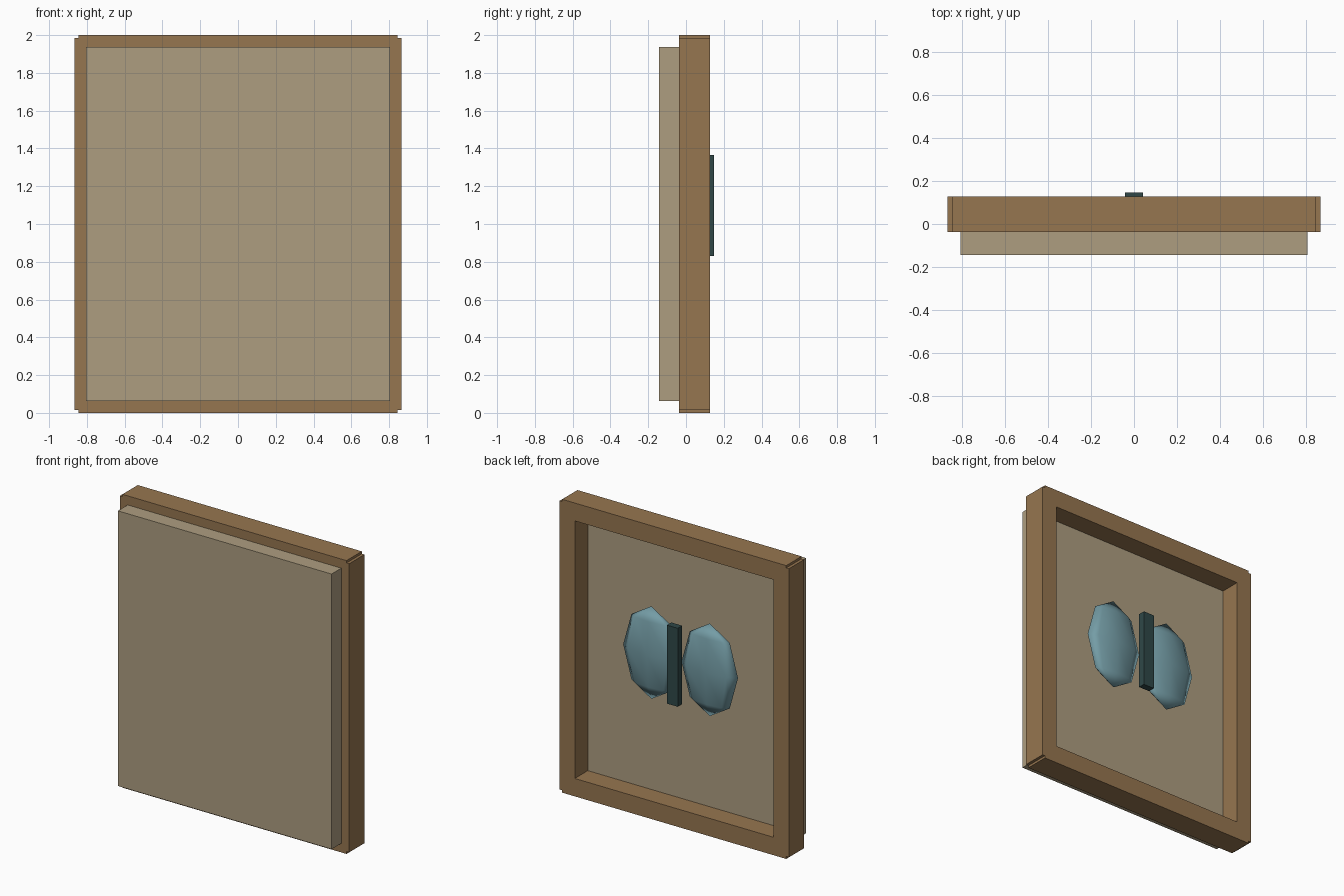
import bpy

cube = bpy.data.objects.get("Cube")
if cube:
    bpy.data.objects.remove(cube, do_unlink=True)


def material(name, rgb):
    mat = bpy.data.materials.new(name)
    mat.use_nodes = True
    colour = (*rgb, 1)
    mat.diffuse_color = colour
    mat.node_tree.nodes["Principled BSDF"].inputs["Base Color"].default_value = colour
    return mat


wood = material("brown wood", (0.305, 0.18, 0.08))
card = material("beige card", (0.42, 0.34, 0.217))
wing_blue = material("pale teal", (0.175, 0.335, 0.38))
body_dark = material("dark teal", (0.029, 0.064, 0.064))


def finish(name, mat):
    ob = bpy.context.object
    ob.name = name
    ob.data.materials.append(mat)
    bpy.ops.object.transform_apply(location=False, rotation=False, scale=True)
    return ob


def box(name, x, y, z, mat):
    """Box given by its (low, high) range on each axis."""
    spans = (x, y, z)
    bpy.ops.mesh.primitive_cube_add(size=1, location=[(a + b) / 2 for a, b in spans])
    bpy.context.object.scale = [b - a for a, b in spans]
    return finish(name, mat)


# Frame: two rails and two stiles, slightly stepped at the corners
depth = (-0.038, 0.127)
box("bottom_rail", (-0.845, 0.845), depth, (0, 0.122), wood)
box("top_rail", (-0.845, 0.845), depth, (1.878, 2), wood)
box("left_stile", (0.75, 0.865), depth, (0.016, 1.984), wood)
box("right_stile", (-0.865, -0.75), depth, (0.016, 1.984), wood)

# Panel closing the frame
box("panel", (-0.806, 0.806), (-0.143, -0.013), (0.062, 1.938), card)

# Mounted insect: a bar body and two flattened, faceted wings
box("insect_body", (-0.041, 0.041), (0.1, 0.147), (0.83, 1.365), body_dark)
for side, name in ((1, "left_wing"), (-1, "right_wing")):
    bpy.ops.mesh.primitive_uv_sphere_add(
        segments=8, ring_count=4, radius=1, location=(side * 0.22, 0.058, 1.096))
    bpy.context.object.scale = (0.213, 0.05, 0.316)
    finish(name, wing_blue)
    bpy.ops.object.shade_smooth()
